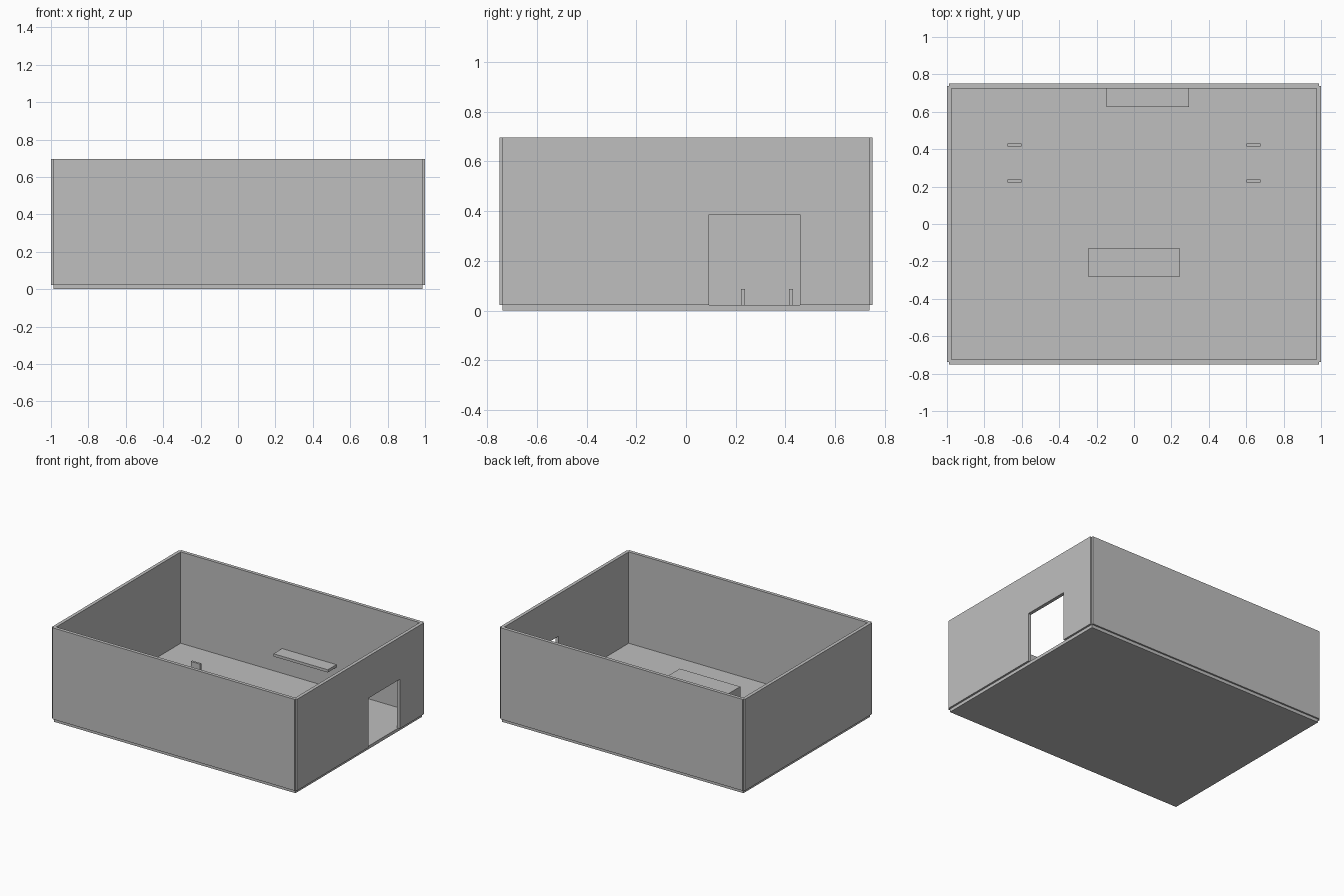
import bpy
import bmesh

cube = bpy.data.objects.get("Cube")
if cube:
    bpy.data.objects.remove(cube, do_unlink=True)

grey = bpy.data.materials.new("plain grey")
grey.use_nodes = True
colour = (0.52, 0.52, 0.52, 1)
grey.diffuse_color = colour
grey.node_tree.nodes["Principled BSDF"].inputs["Base Color"].default_value = colour

FLOOR, TOP = 0.023, 0.697


def prism(name, outline, z0, z1):
    """Extrude a flat outline from z0 up to z1."""
    bm = bmesh.new()
    base = bm.faces.new([bm.verts.new((x, y, z0)) for x, y in outline])
    up = bmesh.ops.extrude_face_region(bm, geom=[base])["geom"]
    for v in up:
        if isinstance(v, bmesh.types.BMVert):
            v.co.z = z1
    bmesh.ops.recalc_face_normals(bm, faces=bm.faces)
    mesh = bpy.data.meshes.new(name)
    bm.to_mesh(mesh)
    bm.free()
    mesh.materials.append(grey)
    obj = bpy.data.objects.new(name, mesh)
    bpy.context.scene.collection.objects.link(obj)
    return obj


def box(name, x0, x1, y0, y1, z0, z1):
    return prism(name, [(x0, y0), (x1, y0), (x1, y1), (x0, y1)], z0, z1)


def cut(obj, cutter):
    """Subtract the cutter for good and discard it."""
    mod = obj.modifiers.new("cut", "BOOLEAN")
    mod.operation = "DIFFERENCE"
    mod.solver = "EXACT"
    mod.object = cutter
    bpy.context.view_layer.objects.active = obj
    bpy.ops.object.modifier_apply(modifier=mod.name)
    bpy.data.objects.remove(cutter, do_unlink=True)


# Floor slab, slightly inset under the walls
box("floor", -0.986, 0.986, -0.738, 0.738, 0, FLOOR)

# Wall ring with notched outer corners
X, Y, N = 1.0, 0.75, 0.012
outline = []
for sx, sy in ((1, 1), (-1, 1), (-1, -1), (1, -1)):
    corner = [(sx * X, sy * (Y - N)), (sx * (X - N), sy * (Y - N)), (sx * (X - N), sy * Y)]
    outline += corner if sx == sy else corner[::-1]
walls = prism("walls", outline, FLOOR, TOP)
cut(walls, box("room_cutter", -0.975, 0.975, -0.725, 0.725, -0.1, 1))

# Doorway in the left wall
cut(walls, box("doorway_cutter", 0.9, 1.1, 0.093, 0.459, -0.1, 0.387))

# Low counter standing on the floor
box("counter", -0.247, 0.247, -0.28, -0.13, FLOOR, 0.2)

# Shelf on the back wall
box("wall_shelf", -0.148, 0.295, 0.625, 0.725, 0.185, 0.205)

# Two pairs of short upright plates
for side, x in (("left", 0.638), ("right", -0.638)):
    for place, y in (("front", 0.23), ("back", 0.422)):
        box(f"{side}_{place}_post", x - 0.037, x + 0.037, y - 0.008, y + 0.008, FLOOR, 0.088)
